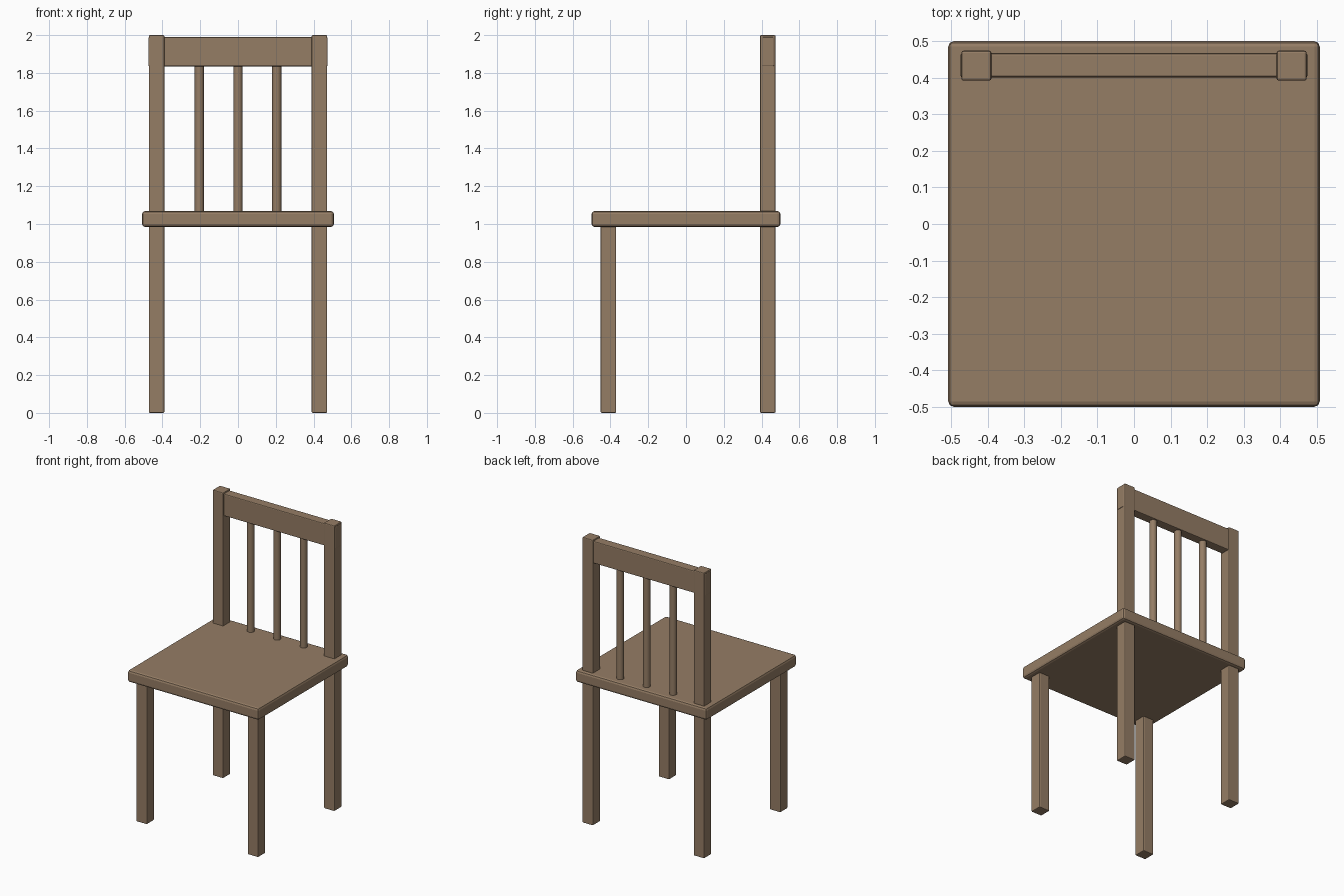
import bpy

default = bpy.data.objects.get("Cube")
if default:
    bpy.data.objects.remove(default, do_unlink=True)

wood = bpy.data.materials.new("brown_wood")
wood.use_nodes = True
colour = (0.30, 0.205, 0.13, 1)
wood.diffuse_color = colour
wood.node_tree.nodes["Principled BSDF"].inputs["Base Color"].default_value = colour


def board(name, x, y, z, bevel):
    """Softly bevelled box spanning the given (low, high) ranges."""
    spans = (x, y, z)
    bpy.ops.mesh.primitive_cube_add(size=1, location=[sum(s) / 2 for s in spans])
    obj = bpy.context.object
    obj.name = name
    obj.scale = [s[1] - s[0] for s in spans]
    bpy.ops.object.transform_apply(location=False, rotation=False, scale=True)
    mod = obj.modifiers.new("soft_edges", "BEVEL")
    mod.width = bevel
    mod.segments = 2
    obj.data.materials.append(wood)
    return obj


# Seat
SEAT_BOTTOM, SEAT_TOP = 0.985, 1.068
board("seat", (-0.508, 0.508), (-0.5, 0.5), (SEAT_BOTTOM, SEAT_TOP), 0.015)

# Front legs, and back posts that rise through the seat
for side, sign in (("left", 1), ("right", -1)):
    x = sorted((sign * 0.39, sign * 0.472))
    board(side + "_front_leg", x, (-0.452, -0.37), (0, SEAT_BOTTOM + 0.02), 0.006)
    board(side + "_back_post", x, (0.392, 0.474), (0, 2), 0.006)

# Top rail, its ends just showing through the posts
board("top_rail", (-0.475, 0.475), (0.401, 0.467), (1.835, 1.99), 0.006)

# Round spindles between seat and rail
for name, x in (("left", 0.205), ("middle", 0), ("right", -0.205)):
    low, high = SEAT_TOP - 0.02, 1.855
    bpy.ops.mesh.primitive_cylinder_add(
        vertices=32, radius=0.024, depth=high - low,
        location=(x, 0.434, (low + high) / 2))
    spindle = bpy.context.object
    spindle.name = name + "_spindle"
    spindle.data.materials.append(wood)
    bpy.ops.object.shade_smooth_by_angle()
